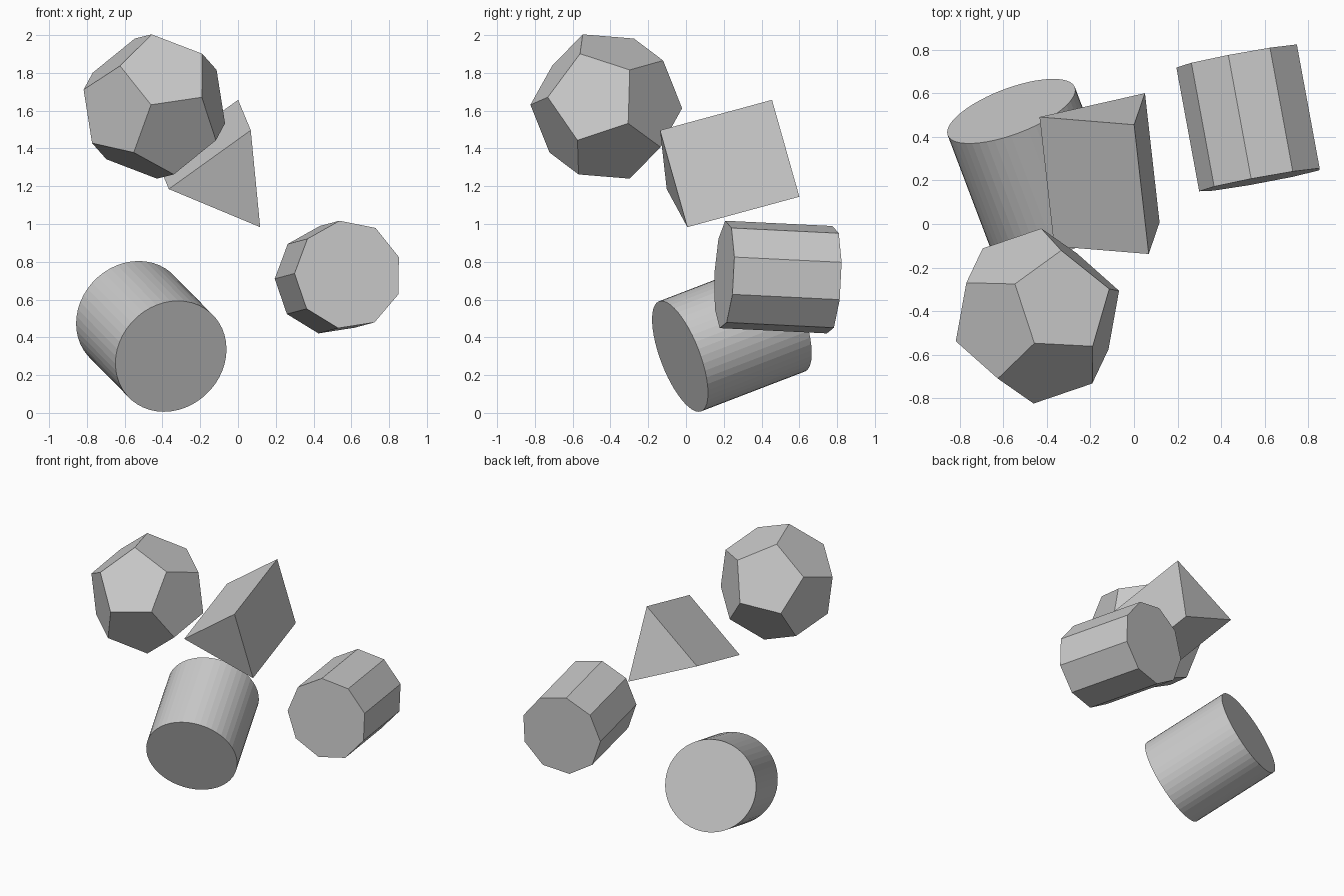
import bpy, bmesh
from math import sin, cos, tau, sqrt, radians
from mathutils import Matrix, Vector

if "Cube" in bpy.data.objects:
    bpy.data.objects.remove(bpy.data.objects["Cube"])


def solid(name, points, size, centre, axis, ref):
    """Convex solid: local z follows axis, local y leans towards ref."""
    z = Vector(axis).normalized()
    y = Vector(ref)
    y = (y - y.dot(z) * z).normalized()
    rot = Matrix((y.cross(z), y, z)).transposed()
    bm = bmesh.new()
    for p in points:
        bm.verts.new(rot @ (Vector(p) * size))
    bmesh.ops.convex_hull(bm, input=bm.verts)
    bmesh.ops.dissolve_limit(bm, angle_limit=radians(1), verts=bm.verts, edges=bm.edges)
    bmesh.ops.recalc_face_normals(bm, faces=bm.faces)
    mesh = bpy.data.meshes.new(name)
    bm.to_mesh(mesh)
    bm.free()
    ob = bpy.data.objects.new(name, mesh)
    ob.location = centre
    bpy.context.collection.objects.link(ob)
    return ob


def prism(sides):
    """Regular prism, radius 1, height 2, first corner on +y."""
    return [(sin(tau * i / sides), cos(tau * i / sides), h)
            for i in range(sides) for h in (-1, 1)]


def dodecahedron():
    """Regular dodecahedron with circumradius 1."""
    g = (1 + sqrt(5)) / 2
    s = (-1, 1)
    pts = [(a, b, c) for a in s for b in s for c in s]
    for a in s:
        for b in s:
            u, v = a / g, b * g
            pts += [(0, u, v), (u, v, 0), (v, 0, u)]
    return [Vector(p) / sqrt(3) for p in pts]


# Round cylinder at the lower left
solid("cylinder", prism(48), 0.312, (-0.459, 0.243, 0.405),
      (-0.208, 0.549, 0.211), (0, 0, 1))

# Nine-sided prism at the right
solid("nine_sided_prism", prism(9), 0.289, (0.531, 0.486, 0.718),
      (-0.105, 0.57, -0.028), (-0.283, -0.052, 0.006))

# Triangular prism in the middle
solid("triangular_prism", prism(3), 0.309, (-0.094, 0.219, 1.302),
      (-0.067, 0.593, 0.161), (0.127, -0.055, 0.275))

# Dodecahedron at the upper left
solid("dodecahedron", dodecahedron(), 0.402, (-0.443, -0.422, 1.622),
      (0.233, -0.709, 0.058), (-0.269, -0.087, -0.04))
